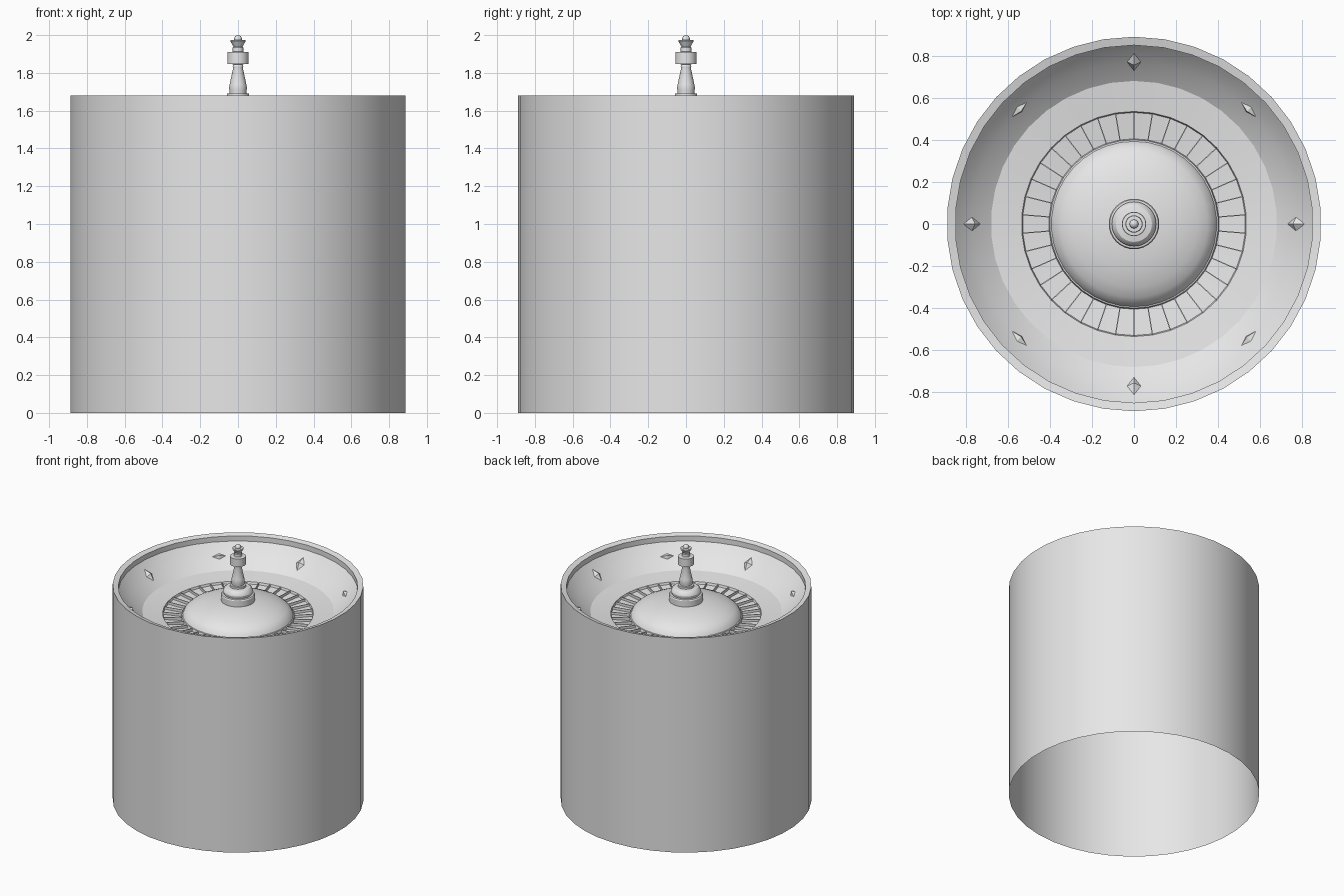
import bpy, bmesh, math
from mathutils import Matrix, Vector

if "Cube" in bpy.data.objects:
    bpy.data.objects.remove(bpy.data.objects["Cube"])

POCKETS = 38

grey = bpy.data.materials.new("light_grey")
grey.use_nodes = True
grey.diffuse_color = (0.8, 0.8, 0.8, 1)
grey.node_tree.nodes["Principled BSDF"].inputs["Base Color"].default_value = (0.8, 0.8, 0.8, 1)


def finish(name, bm, smooth=True):
    mesh = bpy.data.meshes.new(name)
    bm.to_mesh(mesh)
    bm.free()
    mesh.materials.append(grey)
    obj = bpy.data.objects.new(name, mesh)
    bpy.context.collection.objects.link(obj)
    if smooth:
        bpy.ops.object.select_all(action="DESELECT")
        obj.select_set(True)
        bpy.context.view_layer.objects.active = obj
        bpy.ops.object.shade_smooth_by_angle(angle=math.radians(30))
    return obj


def lathe(name, profile, sides=POCKETS):
    """Turn an (r, z) profile, listed from the outside bottom to the axis."""
    bm = bmesh.new()
    rings = []
    for r, z in profile:
        if r == 0:
            rings.append([bm.verts.new((0, 0, z))] * sides)
            continue
        angles = [math.pi / 2 + math.tau * i / sides for i in range(sides)]
        rings.append([bm.verts.new((r * math.cos(a), r * math.sin(a), z)) for a in angles])
    for low, high in zip(rings, rings[1:]):
        for i in range(sides):
            j = (i + 1) % sides
            quad = [low[i], low[j], high[j], high[i]]
            bm.faces.new(list(dict.fromkeys(quad)))
    return finish(name, bm)


# Open-bottomed drum with its rim and the drop inside it
lathe("drum_wall", [(0.89, 0), (0.89, 1.68), (0.85, 1.67), (0.85, 1.63)])

# Sloping ball track and the flatter apron inside it
lathe("ball_track", [(0.85, 1.63), (0.81, 1.585), (0.77, 1.55), (0.725, 1.512), (0.68, 1.48)])
lathe("apron", [(0.68, 1.48), (0.535, 1.462)])

# Pocket ring with its floor below the fret tops
lathe("pocket_floor", [(0.535, 1.462), (0.53, 1.445), (0.405, 1.43), (0.40, 1.45), (0.393, 1.452)])

# Domed centre
lathe("centre_dome", [(0.393, 1.452), (0.38, 1.478), (0.35, 1.503), (0.3, 1.527),
                      (0.23, 1.548), (0.16, 1.561), (0.11, 1.566)])

# Turned spindle
lathe("spindle_base", [(0.12, 1.56), (0.12, 1.61), (0.115, 1.618), (0.102, 1.62), (0.106, 1.64),
                       (0.1, 1.657), (0.085, 1.67), (0.058, 1.675), (0.058, 1.69), (0.045, 1.692)], 32)
lathe("spindle_stem", [(0.045, 1.69), (0.045, 1.705), (0.048, 1.72), (0.044, 1.74), (0.026, 1.825),
                       (0.028, 1.835), (0.024, 1.845)], 32)
lathe("spindle_collar", [(0.02, 1.845), (0.056, 1.848), (0.056, 1.91), (0.028, 1.912),
                         (0.028, 1.935), (0.024, 1.94), (0.041, 1.968), (0.038, 1.974), (0, 1.976)], 32)

# Ball on top of the spindle
bm = bmesh.new()
bmesh.ops.create_uvsphere(bm, u_segments=20, v_segments=12, radius=0.021,
                          matrix=Matrix.Translation((0, 0, 1.979)))
finish("spindle_ball", bm)

# Thin frets between the pockets
bm = bmesh.new()
for i in range(POCKETS):
    turn = Matrix.Rotation(math.pi / 2 + math.tau * i / POCKETS, 4, "Z")
    place = Matrix.Translation((0.467, 0, 1.446))
    tilt = Matrix.Rotation(-0.09, 4, "Y")
    size = Matrix.Diagonal((0.13, 0.005, 0.022, 1))
    bmesh.ops.create_cube(bm, size=1, matrix=turn @ place @ tilt @ size)
finish("frets", bm, smooth=False)

# Diamond deflectors on the track, alternately pointing inward and along it
bm = bmesh.new()
slope = Matrix.Rotation(-math.atan2(0.15, 0.17), 4, "Y")
for i in range(8):
    half = (0.055, 0.033, 0.022) if i % 2 == 0 else (0.022, 0.05, 0.018)
    frame = Matrix.Rotation(math.tau * i / 8, 4, "Z") @ Matrix.Translation((0.77, 0, 1.552)) @ slope
    base = [Vector((half[0], 0, 0)), Vector((0, half[1], 0)),
            Vector((-half[0], 0, 0)), Vector((0, -half[1], 0))]
    corners = [bm.verts.new(frame @ p) for p in base]
    peak = bm.verts.new(frame @ Vector((0, 0, half[2])))
    for k in range(4):
        bm.faces.new((corners[k], corners[(k + 1) % 4], peak))
finish("deflectors", bm, smooth=False)
